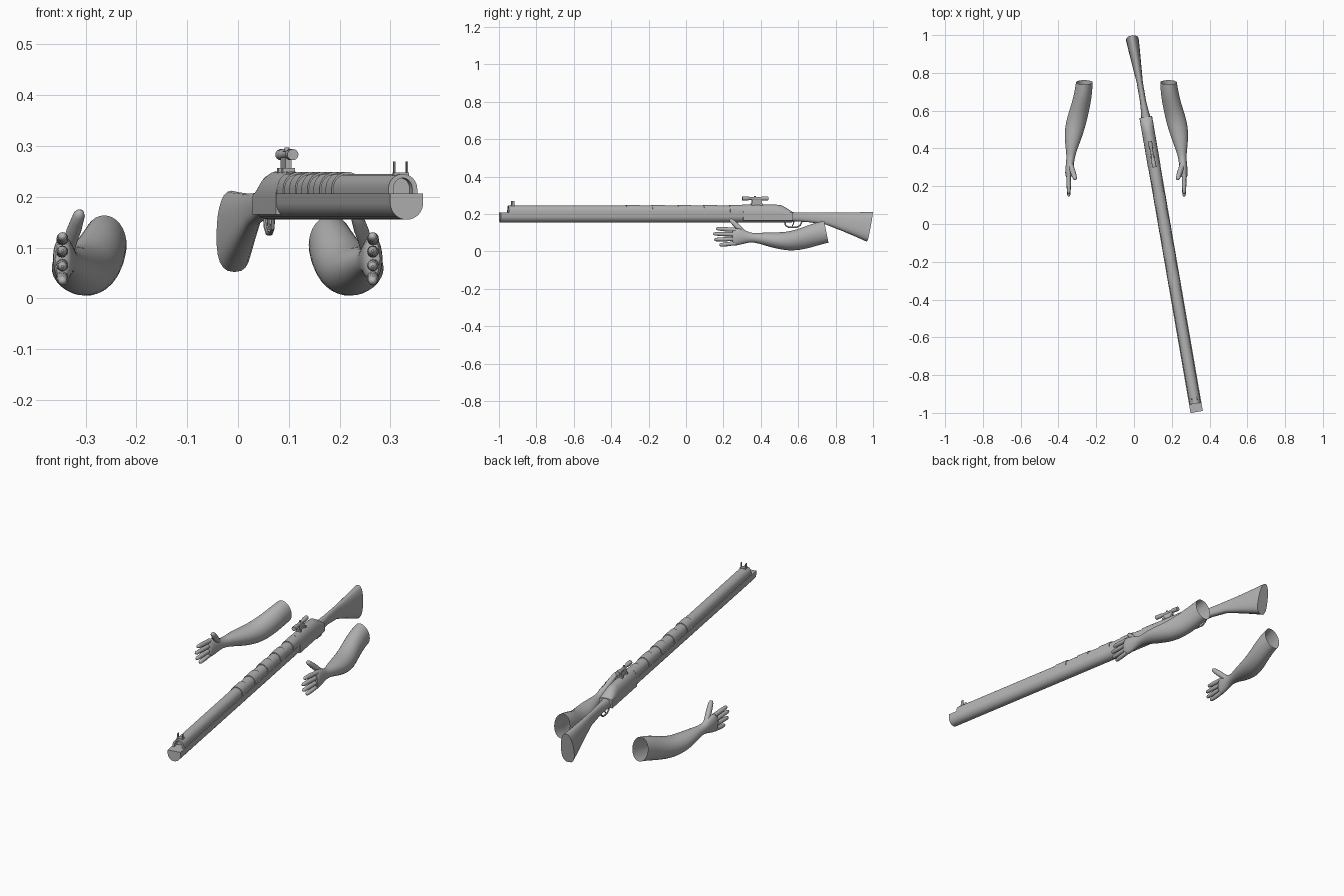
import bpy, bmesh
from math import sin, cos, pi, radians
from mathutils import Vector

cube = bpy.data.objects.get("Cube")
if cube:
    bpy.data.objects.remove(cube)

grey = bpy.data.materials.new("plain_grey")
grey.use_nodes = True
grey.diffuse_color = (0.45, 0.45, 0.45, 1)
grey.node_tree.nodes["Principled BSDF"].inputs["Base Color"].default_value = (0.45, 0.45, 0.45, 1)


def loft(name, rings, cap_start=True, cap_end=True, angle=40, subsurf=0):
    """Skin a list of equal-length closed rings."""
    bm = bmesh.new()
    rows = [[bm.verts.new(p) for p in r] for r in rings]
    n = len(rows[0])
    for a, b in zip(rows, rows[1:]):
        for i in range(n):
            j = (i + 1) % n
            bm.faces.new((a[i], a[j], b[j], b[i]))
    if cap_start:
        bm.faces.new(rows[0])
    if cap_end:
        bm.faces.new(rows[-1])
    bmesh.ops.recalc_face_normals(bm, faces=bm.faces)
    me = bpy.data.meshes.new(name)
    bm.to_mesh(me)
    bm.free()
    me.shade_smooth()
    me.set_sharp_from_angle(angle=radians(angle))
    me.materials.append(grey)
    ob = bpy.data.objects.new(name, me)
    bpy.context.collection.objects.link(ob)
    if subsurf:
        mod = ob.modifiers.new("smooth", "SUBSURF")
        mod.levels = mod.render_levels = subsurf
    return ob


def on_gun(ob):
    ob.location.x = 0.16
    ob.rotation_euler.z = radians(9.8)
    return ob


def extrude(name, profile, y0, y1):
    return on_gun(loft(name, [[(x, y, z) for x, z in profile] for y in (y0, y1)]))


def arch(hw, base, spring, top, n=16):
    """Flat base, straight sides, half-ellipse on top (or below if top < base)."""
    pts = [(hw * cos(pi * i / n), spring + (top - spring) * sin(pi * i / n)) for i in range(n + 1)]
    return [(hw, base)] + pts + [(-hw, base)]


def tube(name, path, radii, n=12):
    """Round tube along a path, with rings square to it."""
    path = [Vector(p) for p in path]
    rings = []
    for i, p in enumerate(path):
        d = (path[min(i + 1, len(path) - 1)] - path[max(i - 1, 0)]).normalized()
        u = d.cross(Vector((1, 0, 0))).normalized()
        v = d.cross(u)
        rings.append([p + radii[i] * (u * cos(2 * pi * k / n) + v * sin(2 * pi * k / n)) for k in range(n)])
    return loft(name, rings)


def box(name, x, y, z, sx, sy, sz):
    prof = [(x - sx / 2, z - sz / 2), (x + sx / 2, z - sz / 2), (x + sx / 2, z + sz / 2), (x - sx / 2, z + sz / 2)]
    return extrude(name, prof, y - sy / 2, y + sy / 2)


# Long forend trough, hollow barrel cover and inner barrel
extrude("forend", arch(0.033, 0.207, 0.188, 0.155), -1.01, 0.575)
outer = arch(0.029, 0.2, 0.215, 0.245)
inner = arch(0.019, 0.2, 0.215, 0.237)
extrude("barrel_cover", outer + inner[::-1], -0.965, 0.31)
extrude("barrel", arch(0.019, 0.2, 0.215, 0.237), -0.935, 0.3)

# Raised bands on the cover
for i in range(5):
    y = 0.27 - i * 0.14
    extrude("cover_band", arch(0.0315, 0.2, 0.216, 0.249), y - 0.035, y + 0.035)

# Receiver with a rounded rear slope
sections = [(0.305, 0.25), (0.49, 0.25), (0.52, 0.246), (0.55, 0.229), (0.575, 0.212)]
on_gun(loft("receiver", [[(x, y, z) for x, z in arch(0.034, 0.165, 0.2, top)] for y, top in sections]))

# Front sight prongs on a low base
box("sight_base", 0, -0.94, 0.245, 0.03, 0.02, 0.006)
for s in (-1, 1):
    box("sight_prong", s * 0.0125, -0.94, 0.256, 0.003, 0.012, 0.026)

# Scope with flared ends on a mount
scope_y = [0.305, 0.335, 0.345, 0.405, 0.415, 0.445]
on_gun(tube("scope", [(0, y, 0.283) for y in scope_y], [0.011, 0.011, 0.008, 0.008, 0.011, 0.011], 16))
box("scope_mount", 0, 0.385, 0.26, 0.012, 0.055, 0.034)
for y in (0.36, 0.41):
    box("scope_foot", 0, y, 0.25, 0.024, 0.014, 0.014)
on_gun(tube("scope_knob", [(0, 0.375, 0.286), (0, 0.375, 0.297)], [0.005, 0.005]))

# Trigger and guard
guard = [(0, 0.535, 0.163), (0, 0.54, 0.138), (0, 0.56, 0.128), (0, 0.6, 0.128), (0, 0.62, 0.14), (0, 0.63, 0.163)]
on_gun(tube("trigger_guard", guard, [0.004] * 6, 8))
on_gun(tube("trigger", [(0, 0.585, 0.16), (0, 0.582, 0.145), (0, 0.575, 0.135)], [0.004, 0.003, 0.002], 8))

# Stock: y, half width, bottom, top
stock = [(0.56, 0.026, 0.162, 0.21), (0.6, 0.02, 0.16, 0.209), (0.66, 0.016, 0.157, 0.208),
         (0.76, 0.016, 0.143, 0.207), (0.85, 0.023, 0.108, 0.207), (0.93, 0.029, 0.078, 0.209),
         (1.0, 0.033, 0.052, 0.212)]
rings = []
for y, hw, lo, hi in stock:
    ring = []
    lean = 0.2 * max(0, (y - 0.85) / 0.15)
    for k in range(24):
        a = 2 * pi * k / 24
        c, s = cos(a), sin(a)
        z = (lo + hi) / 2 + (hi - lo) / 2 * abs(s) ** 0.8 * (1 if s > 0 else -1)
        x = hw * abs(c) ** 0.8 * (1 if c > 0 else -1)
        ring.append((x * (1 - 0.2 * s), y + lean * (z - 0.15), z))
    rings.append(ring)
on_gun(loft("stock", rings))

# Arm cross-sections: y, x low, x high, z low, z high
arm = [(0.75, 0.138, 0.228, 0.045, 0.165), (0.7, 0.14, 0.236, 0.032, 0.155),
       (0.64, 0.148, 0.25, 0.012, 0.135), (0.57, 0.163, 0.274, 0.001, 0.11),
       (0.51, 0.178, 0.287, 0.008, 0.103), (0.45, 0.198, 0.289, 0.022, 0.102),
       (0.39, 0.222, 0.28, 0.042, 0.1), (0.345, 0.235, 0.278, 0.05, 0.097),
       (0.31, 0.238, 0.282, 0.04, 0.118), (0.27, 0.243, 0.286, 0.03, 0.126),
       (0.243, 0.25, 0.282, 0.03, 0.126)]
# Fingers: base z, tip y, tip z
fingers = [(0.115, 0.16, 0.122), (0.091, 0.145, 0.094), (0.067, 0.15, 0.063), (0.044, 0.178, 0.034)]


def build_arm(side, mx):
    rings = []
    for y, x0, x1, z0, z1 in arm:
        tilt = -0.2 * max(0, (y - 0.6) / 0.15)
        ring = []
        for k in range(16):
            a = 2 * pi * k / 16
            dz = (z1 - z0) / 2 * sin(a)
            ring.append((mx((x0 + x1) / 2 + (x1 - x0) / 2 * cos(a)), y + tilt * dz, (z0 + z1) / 2 + dz))
        rings.append(ring)
    loft(side + "_arm", rings, cap_start=False, angle=80, subsurf=1)

    def digit(name, base, tip, r):
        base, tip = Vector(base), Vector(tip)
        steps = [(0, 1), (0.3, 0.95), (0.5, 1), (0.75, 0.88), (0.9, 0.8), (0.97, 0.55), (1, 0.2)]
        path = [base.lerp(tip, t) for t, _ in steps]
        tube(name, [(mx(p.x), p.y, p.z) for p in path], [r * f for _, f in steps])

    for bz, ty, tz in fingers:
        digit(side + "_finger", (0.266, 0.265, bz), (0.265, ty, tz), 0.0115)
    digit(side + "_thumb", (0.256, 0.315, 0.095), (0.23, 0.235, 0.172), 0.0145)


build_arm("left", lambda x: x)
build_arm("right", lambda x: -0.08 - x)
